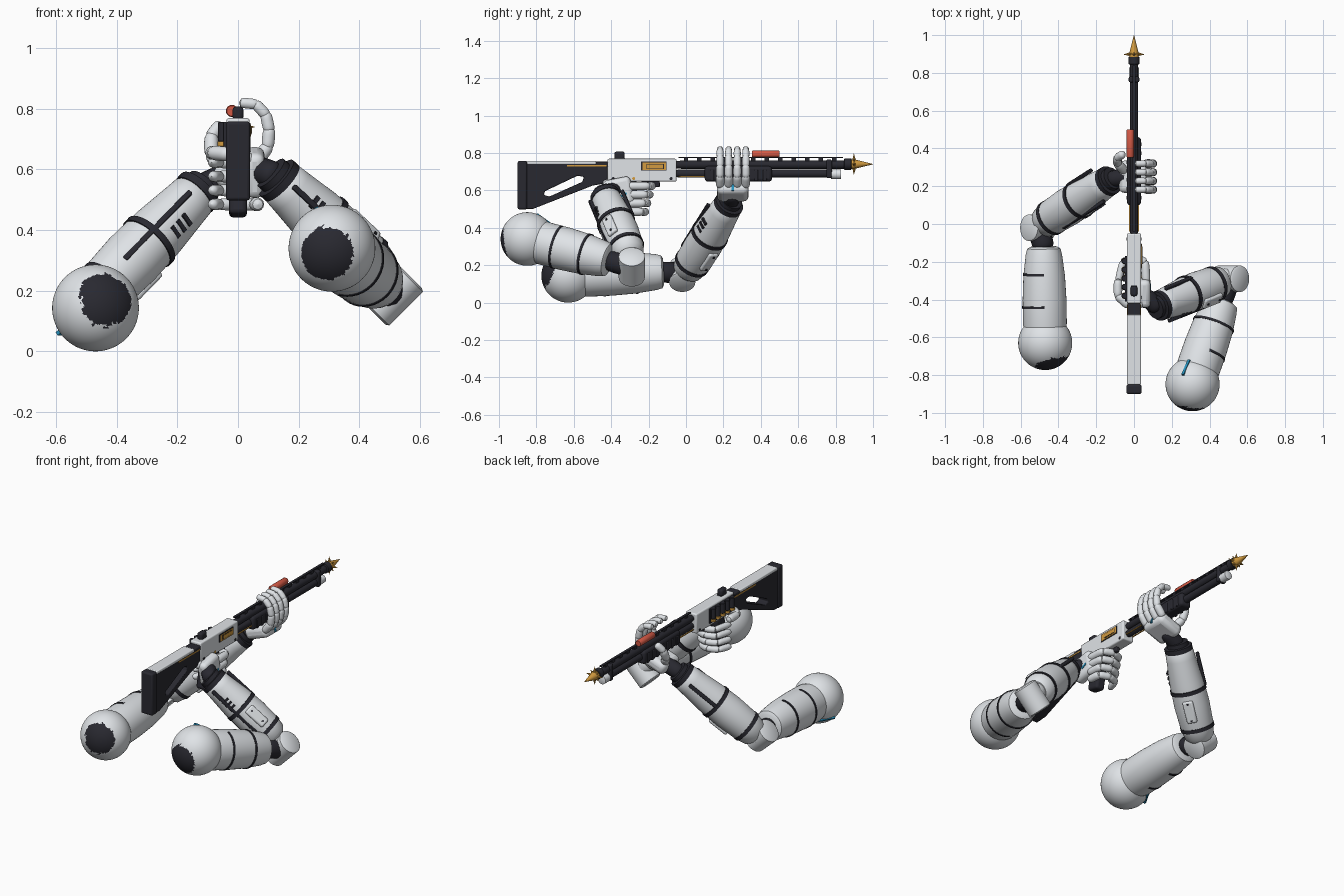
import bpy, bmesh, math
from mathutils import Vector, Matrix, noise

cube = bpy.data.objects.get("Cube")
if cube:
    bpy.data.objects.remove(cube)


def material(name, rgb):
    m = bpy.data.materials.new(name)
    m.use_nodes = True
    m.diffuse_color = (*rgb, 1)
    m.node_tree.nodes["Principled BSDF"].inputs["Base Color"].default_value = (*rgb, 1)
    return m


WHITE = material("pale grey", (0.8, 0.83, 0.86))
DARK = material("charcoal", (0.022, 0.022, 0.03))
GOLD = material("gold", (0.65, 0.33, 0.05))
RED = material("coral red", (0.65, 0.1, 0.06))
BLUE = material("blue", (0.02, 0.28, 0.5))


def finish(name, bm, mat, matrix=Matrix(), bevel=0.0):
    bmesh.ops.recalc_face_normals(bm, faces=bm.faces)
    mesh = bpy.data.meshes.new(name)
    bm.to_mesh(mesh)
    bm.free()
    mesh.materials.append(mat)
    ob = bpy.data.objects.new(name, mesh)
    ob.matrix_world = matrix
    bpy.context.collection.objects.link(ob)
    if bevel:
        mod = ob.modifiers.new("rounded_edges", 'BEVEL')
        mod.width, mod.segments = bevel, 3
    bpy.ops.object.select_all(action='DESELECT')
    ob.select_set(True)
    bpy.context.view_layer.objects.active = ob
    bpy.ops.object.shade_smooth_by_angle(angle=math.radians(38))
    return ob


def box(name, center, size, mat, bevel=0.0, rot=None):
    bm = bmesh.new()
    bmesh.ops.create_cube(bm, size=1)
    bmesh.ops.scale(bm, vec=size, verts=bm.verts)
    return finish(name, bm, mat, Matrix.Translation(center) @ (rot or Matrix()), bevel)


def lathe(name, a, b, profile, mat, n=28, keep=None):
    """Revolve (fraction, radius) pairs about the line a-b; keep only one side if asked."""
    a, b = Vector(a), Vector(b)
    axis = b - a
    rot = axis.to_track_quat('Z', 'Y').to_matrix()
    bm = bmesh.new()
    rings = []
    for t, r in profile:
        rings.append([bm.verts.new((r * math.cos(i * math.tau / n), r * math.sin(i * math.tau / n),
                                    t * axis.length)) for i in range(n)])
    for lo, hi in zip(rings, rings[1:]):
        for i in range(n):
            bm.faces.new((lo[i], lo[(i + 1) % n], hi[(i + 1) % n], hi[i]))
    bm.faces.new(rings[0])
    bm.faces.new(rings[-1])
    if keep:
        bmesh.ops.bisect_plane(bm, geom=bm.verts[:] + bm.edges[:] + bm.faces[:], plane_co=(0, 0, 0),
                               plane_no=rot.transposed() @ Vector(keep), clear_inner=True)
    return finish(name, bm, mat, Matrix.Translation(a) @ rot.to_4x4())


def rod(name, a, b, r, mat, n=28, keep=None):
    return lathe(name, a, b, [(0, r * .85), (.04, r), (.96, r), (1, r * .85)], mat, n, keep)


def bead(name, a, b, r, mat, n=14):
    a, b = Vector(a), Vector(b)
    d = (b - a).normalized() * r * .5
    prof = [(i / 12, max(r * (1 - abs(i / 6 - 1) ** 4) ** .45, r * .05)) for i in range(13)]
    return lathe(name, a - d, b + d, prof, mat, n)


def finger(name, pts, r=.023):
    for i, (a, b) in enumerate(zip(pts, pts[1:])):
        bead(f"{name}_{i + 1}", a, b, r * (1 - .06 * i), WHITE)


def surface_plate(name, a, b, t, toward, r, size, mat, bevel=0.0):
    """Plate lying on a limb: size is (across, outward, along)."""
    a, b = Vector(a), Vector(b)
    z = (b - a).normalized()
    y = Vector(toward)
    y = (y - z * y.dot(z)).normalized()
    rot = Matrix((y.cross(z), y, z)).transposed().to_4x4()
    return box(name, a.lerp(b, t) + y * r, size, mat, bevel, rot)


def profile_plate(name, outer, inner, half, mat, bevel):
    """Side profile in y-z with a matching hole, extruded across x."""
    bm = bmesh.new()
    sides = [[[bm.verts.new((x, *p)) for p in loop] for loop in (outer, inner)] for x in (-half, half)]
    n = len(outer)
    for i in range(n):
        j = (i + 1) % n
        for o, h in sides:
            bm.faces.new((o[i], o[j], h[j], h[i]))
        for k in (0, 1):
            l, r = sides[0][k], sides[1][k]
            bm.faces.new((l[i], l[j], r[j], r[i]))
    return finish(name, bm, mat, bevel=bevel)


# ---- Arms ----
def arm(side, shoulder, upper_end, elbow_top, elbow_low, fore, wrist, palm, patch, panel, rail, band_sides):
    sh, ue, fo, wr = map(Vector, (shoulder, upper_end, fore, wrist))
    # Shoulder with a ragged dark patch
    bm = bmesh.new()
    bmesh.ops.create_icosphere(bm, subdivisions=6, radius=.143)
    ball = finish(side + "_shoulder", bm, WHITE, Matrix.Translation(sh))
    ball.data.materials.append(DARK)
    d = Vector(patch).normalized()
    for f in ball.data.polygons:
        ragged = .07 * noise.noise(f.normal * 5) + .05 * noise.noise(f.normal * 14)
        f.material_index = int(f.normal.dot(d) > .79 + ragged)
    # Upper arm and its bands
    upper = [(0, .1), (.2, .116), (.45, .116), (.7, .11), (.92, .096), (.98, .088), (1, .07)]
    lathe(side + "_upper_arm", sh, ue, upper, WHITE, 40)
    for t, r, keep in zip((.36, .7), (.119, .113), band_sides):
        p = sh.lerp(ue, t)
        rod(side + "_upper_band", p, p + (ue - sh).normalized() * .014, r, DARK, 40, keep)
    # Elbow
    top, low = Vector(elbow_top), Vector(elbow_low)
    mid = (top + low) / 2
    bead(side + "_elbow_link", ue, mid, .058, DARK)
    rod(side + "_elbow", low, top, .07, WHITE, 36)
    bead(side + "_elbow_arm", mid, fo, .062, WHITE, 20)
    # Forearm, bands, collar and wrist
    lower = [(0, .06), (.04, .082), (.15, .094), (.4, .101), (.65, .096), (.9, .083), (.97, .08), (1, .07)]
    lathe(side + "_forearm", fo, wr, lower, WHITE, 40)
    u = (wr - fo).normalized()
    for t, r in ((.13, .097), (.54, .103)):
        p = fo.lerp(wr, t)
        rod(side + "_forearm_band", p, p + u * .024, r, DARK, 40)
    rod(side + "_wrist_collar", wr - u * .01, wr + u * .02, .08, DARK)
    rod(side + "_wrist_ring", wr + u * .02, wr + u * .045, .062, DARK)
    bead(side + "_wrist", wr + u * .03, palm, .046, DARK)
    # Forearm details
    surface_plate(side + "_dark_strip", fo, wr, .6, (0, -1, .25), .093, (.018, .02, .34), DARK, .004)
    surface_plate(side + "_rail", fo, wr, .75, rail, .098, (.02, .02, .2), DARK, .005)
    surface_plate(side + "_panel", fo, wr, .37, panel, .1, (.06, .025, .13), WHITE, .01)
    for s in (-1, 1):
        surface_plate(side + "_panel_bolt", fo, wr, .37 + s * .09, panel, .114, (.01, .006, .01), DARK)
    for i in range(3):
        surface_plate(side + "_slot", fo, wr, .66 + i * .055, (.6, -1, -.1), .092, (.045, .012, .014), DARK)


ARM_R, ARM_L = (-.47, -.63, .143), (.31, -.848, .34)
arm("right", ARM_R, (-.478, -.12, .165), (-.56, -.02, .2), (-.455, -.02, .105),
    (-.49, .0, .16), (-.14, .225, .52), (-.03, .25, .58), (.3, -1, .25), (.7, .5, -.3), (-.5, .8, .2),
    ((-1, 0, 0), (-1, 0, 0)))
arm("left", ARM_L, (.465, -.41, .225), (.565, -.29, .25), (.445, -.29, .13),
    (.47, -.30, .25), (.14, -.43, .56), (.06, -.38, .6), (-.13, -1, -.16), (.4, -.6, .6), (.1, .8, .5),
    ((1, 0, -.3), None))

# Blue shoulder marks
for name, c, out, along in (("left", ARM_L, (-.035, .09, .105), (.3, .7, -.5)),
                            ("right", ARM_R, (-.1, .06, -.083), (.5, .83, 0))):
    surface_plate(name + "_shoulder_mark", c, Vector(c) + Vector(along), 0, out, .14, (.013, .014, .1), BLUE)

# ---- Forward hand, wrapped over the barrel ----
TILT = Matrix.Rotation(-.35, 4, 'Y')
box("forward_palm", (.0, .25, .595), (.16, .17, .075), WHITE, .028, TILT)
box("forward_palm_mark", (.078, .25, .615), (.008, .012, .035), BLUE, 0, TILT)
for i in range(4):
    y = .182 + i * .046
    finger(f"forward_finger_{i + 1}", [(.06, y, .625), (.098, y, .675), (.103, y, .73), (.092, y, .78),
                                       (.06, y, .815), (.012, y, .82)])
finger("forward_thumb", [(-.05, .28, .6), (-.088, .32, .65), (-.088, .35, .71), (-.06, .37, .745)], .025)

# ---- Rear hand, around the grip ----
box("rear_palm", (.055, -.36, .59), (.065, .15, .15), WHITE, .025, Matrix.Rotation(.2, 4, 'X'))
box("rear_palm_mark", (.088, -.335, .575), (.006, .04, .012), BLUE, 0, Matrix.Rotation(.5, 4, 'X'))
for i in range(4):
    z, s = .485 + i * .046, i * .012
    finger(f"rear_finger_{i + 1}", [(.065, -.31, z), (.058, -.235 + s, z), (.0, -.215 + s, z),
                                    (-.06, -.235 + s, z), (-.085, -.31, z)])
finger("rear_thumb", [(.04, -.42, .63), (-.03, -.43, .65), (-.085, -.38, .655), (-.085, -.3, .655)], .026)

# ---- Stock, receiver and grip ----
profile_plate("stock",
              [(-.86, .743), (-.42, .743), (-.42, .64), (-.5, .625), (-.82, .5), (-.86, .5)],
              [(-.755, .595), (-.58, .678), (-.545, .672), (-.555, .645), (-.73, .567), (-.76, .575)],
              .034, DARK, .006)
box("butt_pad", (0, -.875, .628), (.08, .05, .26), DARK, .01)
box("stock_top", (0, -.665, .748), (.074, .37, .018), WHITE, .005)
box("stock_neck", (0, -.45, .738), (.07, .08, .03), DARK, .006)
box("receiver", (0, -.235, .708), (.076, .37, .122), WHITE, .008)
box("rear_sight", (0, -.355, .785), (.036, .055, .045), DARK, .012)
box("grip", (0, -.315, .55), (.06, .085, .21), DARK, .015, Matrix.Rotation(-.2, 4, 'X'))
box("trigger_guard", (0, -.19, .632), (.025, .1, .03), DARK, .006)
box("window_shadow", (.038, -.172, .729), (.006, .136, .048), DARK)
box("window_frame", (.04, -.17, .728), (.006, .126, .04), GOLD)
box("window_gap", (.041, -.165, .728), (.007, .094, .026), DARK)
box("window_shell", (.042, -.165, .728), (.008, .086, .02), GOLD)
box("receiver_port", (0, -.35, .768), (.03, .05, .008), DARK)
for s in (-1, 1):
    box("stock_line", (s * .034, -.53, .732), (.006, .21, .007), GOLD)
    box("barrel_line", (s * .023, .03, .675), (.006, .14, .005), GOLD)
    for y, mat in ((-.39, DARK), (-.28, GOLD), (-.08, DARK)):
        rod("receiver_pin", (s * .034, y, .663), (s * .041, y, .663), .008, mat, 12)

# Side rack of shells
box("shell_rack", (-.042, -.29, .712), (.012, .24, .09), DARK, .003)
for i in range(5):
    y = -.38 + i * .046
    rod("shell", (-.05, y, .692), (-.05, y, .757), .016, DARK, 16)
    rod("shell_base", (-.05, y, .676), (-.05, y, .692), .017, GOLD, 16)

# ---- Barrel, tube and fore-end ----
rod("barrel", (0, -.06, .737), (0, .88, .737), .022, DARK)
rod("magazine_tube", (0, -.06, .69), (0, .8, .69), .022, DARK)
rod("tube_cap", (0, .775, .686), (0, .83, .686), .026, WHITE)
box("barrel_clamp", (0, .765, .715), (.056, .03, .1), DARK, .008)
rod("muzzle_ring", (0, .845, .74), (0, .885, .74), .03, DARK)
box("top_rib", (0, .4, .775), (.016, .88, .006), DARK)
for i in range(12):
    box("rib_post", (0, .0 + i * .072, .765), (.014, .024, .018), DARK)
box("fore_end", (0, .28, .688), (.074, .36, .082), DARK, .016)
for i in range(7):
    box("fore_end_rib", (0, .14 + i * .047, .68), (.082, .02, .06), DARK, .005)

# Red cylinder on the barrel
rod("red_cylinder", (-.02, .353, .793), (-.02, .5, .793), .02, RED, 20)

# Gold tip with radiating spikes
TIP = Vector((0, .9, .74))
lathe("gold_tip", (0, .88, .74), (0, 1, .74), [(0, .024), (.12, .027), (.35, .02), (1, .001)], GOLD, 16)
for i in range(8):
    a = i * math.tau / 8
    out = Vector((math.cos(a), -.05, math.sin(a))) * (.04 if i % 2 else .056)
    lathe("gold_spike", TIP, TIP + out, [(0, .011), (.5, .008), (1, .0005)], GOLD, 8)
